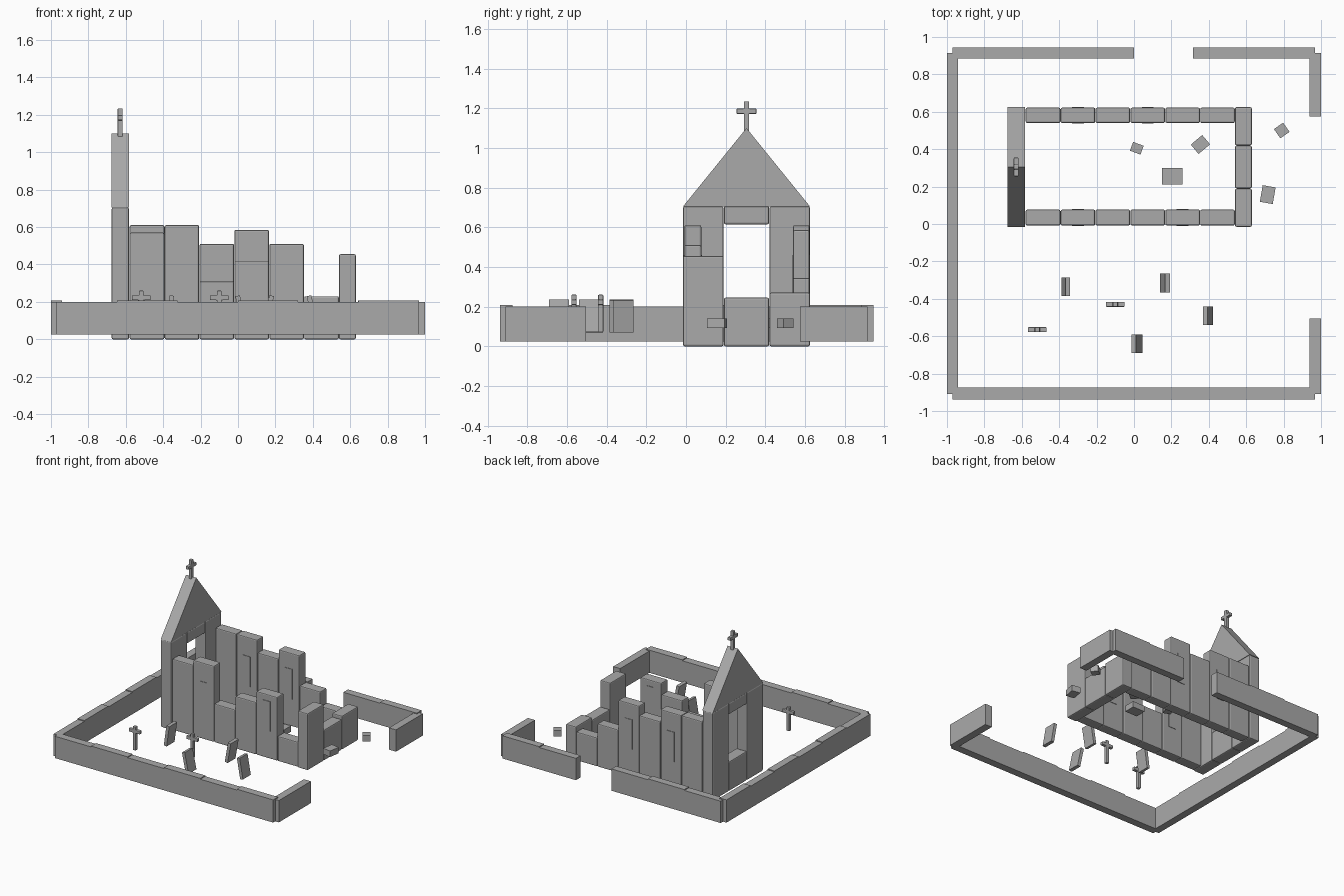
import bpy, bmesh
from math import radians
from mathutils import Matrix, Vector

cube = bpy.data.objects.get("Cube")
if cube:
    bpy.data.objects.remove(cube)

stone = bpy.data.materials.new("grey stone")
stone.use_nodes = True
stone.diffuse_color = (0.4, 0.4, 0.4, 1)
stone.node_tree.nodes["Principled BSDF"].inputs["Base Color"].default_value = (0.4, 0.4, 0.4, 1)


def finish(name, bm, bevel=0):
    """Turn a bmesh into a stone object, with softened edges if asked."""
    bmesh.ops.recalc_face_normals(bm, faces=bm.faces)
    mesh = bpy.data.meshes.new(name)
    bm.to_mesh(mesh)
    bm.free()
    mesh.materials.append(stone)
    obj = bpy.data.objects.new(name, mesh)
    bpy.context.collection.objects.link(obj)
    if bevel:
        mod = obj.modifiers.new("soft edges", "BEVEL")
        mod.width = bevel
        mod.segments = 2
    return obj


def box(name, x, y, z, bevel=0):
    """Box from three (low, high) ranges."""
    bm = bmesh.new()
    size = [r[1] - r[0] for r in (x, y, z)]
    mid = Vector([(r[0] + r[1]) / 2 for r in (x, y, z)])
    bmesh.ops.create_cube(bm, size=1, matrix=Matrix.Translation(mid) @ Matrix.Diagonal((*size, 1)))
    return finish(name, bm, bevel)


def turned_box(name, centre, size, angle, axis):
    bm = bmesh.new()
    matrix = (Matrix.Translation(centre) @ Matrix.Rotation(radians(angle), 4, axis)
              @ Matrix.Diagonal((*size, 1)))
    bmesh.ops.create_cube(bm, size=1, matrix=matrix)
    return finish(name, bm)


def cross(name, centre, bottom, top, arm_z, along_x):
    """Cross with a 12-sided outline, extruded to its thickness."""
    w, arm = 0.013, 0.05
    half = [(w, bottom), (w, arm_z - w), (arm, arm_z - w), (arm, arm_z + w), (w, arm_z + w), (w, top)]
    outline = half + [(-u, v) for u, v in reversed(half)]
    bm = bmesh.new()
    cx, cy = centre
    verts = [bm.verts.new((cx + u, cy - w, v) if along_x else (cx - w, cy + u, v)) for u, v in outline]
    face = bm.faces.new(verts)
    new = bmesh.ops.extrude_face_region(bm, geom=[face])["geom"]
    shift = (0, 2 * w, 0) if along_x else (2 * w, 0, 0)
    bmesh.ops.translate(bm, vec=shift, verts=[g for g in new if isinstance(g, bmesh.types.BMVert)])
    return finish(name, bm, 0.004)


# Ruined side walls, one block per height
start, width, soft = -0.58, 0.1867, 0.008
walls = {
    "front_wall": ((-0.008, 0.077), (0.57, 0.61, 0.31, 0.42, 0.51, 0.2), (1, 4)),
    "back_wall": ((0.54, 0.622), (0.61, 0.61, 0.51, 0.585, 0.345, 0.23), (1, 3)),
}
for name, (depth, heights, windows) in walls.items():
    for i, height in enumerate(heights):
        x = start + i * width
        box(f"{name}_block", (x + 0.001, x + width - 0.001), depth, (0, height), soft)
        # Blind window panels just proud of both wall faces
        if i in windows:
            mid = x + width / 2
            for y in depth:
                box(f"{name}_window", (mid - 0.032, mid + 0.032), (y - 0.004, y + 0.004), (0.22, 0.46))

# East end wall and west gable tower share the same three bays
bays = [(-0.015, 0.189), (0.191, 0.419), (0.421, 0.625)]
for bay, height in zip(bays, (0.455, 0.245, 0.27)):
    box("end_wall_block", (0.54, 0.63), bay, (0, height), soft)
tower_x = (-0.675, -0.583)
for bay, height in zip(bays, (0.705, 0.235, 0.705)):
    box("tower_block", tower_x, bay, (0, height), soft)
box("tower_lintel", tower_x, bays[1], (0.615, 0.705), soft)

# Triangular gable
bm = bmesh.new()
ends = [[bm.verts.new((x, y, z)) for y, z in ((-0.015, 0.705), (0.625, 0.705), (0.305, 1.1))]
        for x in tower_x]
for end in ends:
    bm.faces.new(end)
for i in range(3):
    j = (i + 1) % 3
    bm.faces.new((ends[0][i], ends[0][j], ends[1][j], ends[1][i]))
finish("gable", bm)
cross("gable_cross", (-0.63, 0.305), 1.08, 1.235, 1.185, False)


# Boundary wall runs, split into segments of slightly varying height
def fence(name, along_x, span, across, count):
    step = (span[1] - span[0]) / count
    for i in range(count):
        run = (span[0] + i * step, span[0] + (i + 1) * step)
        x, y = (run, across) if along_x else (across, run)
        box(f"{name}_segment", x, y, (0.025, 0.207 if i % 2 else 0.2))


fence("front_boundary", True, (-0.97, 0.968), (-0.937, -0.875), 6)
fence("back_boundary_right", True, (-0.97, 0), (0.885, 0.945), 3)
fence("back_boundary_left", True, (0.315, 0.968), (0.885, 0.945), 2)
fence("right_boundary", False, (-0.91, 0.915), (-1, -0.94), 6)
fence("left_boundary_front", False, (-0.91, -0.505), (0.938, 1), 1)
fence("left_boundary_back", False, (0.575, 0.915), (0.938, 1), 1)

# Leaning headstones and grave crosses
for x, y, lean in ((-0.365, -0.335, 8), (0.165, -0.315, 10), (0.395, -0.49, -10), (0.015, -0.64, -12)):
    turned_box("headstone", (x, y, 0.152), (0.025, 0.1, 0.165), lean, "Y")
for centre in ((-0.517, -0.565), (-0.1, -0.43)):
    cross("grave_cross", centre, 0.07, 0.26, 0.222, True)

# Fallen rubble
for x, y, w, d, angle in ((0.015, 0.405, 0.06, 0.05, -20), (0.355, 0.425, 0.08, 0.065, 40),
                          (0.205, 0.255, 0.11, 0.09, 0), (0.715, 0.157, 0.07, 0.09, -10),
                          (0.79, 0.5, 0.06, 0.06, 35)):
    turned_box("rubble", (x, y, 0.116), (w, d, 0.048), angle, "Z")
